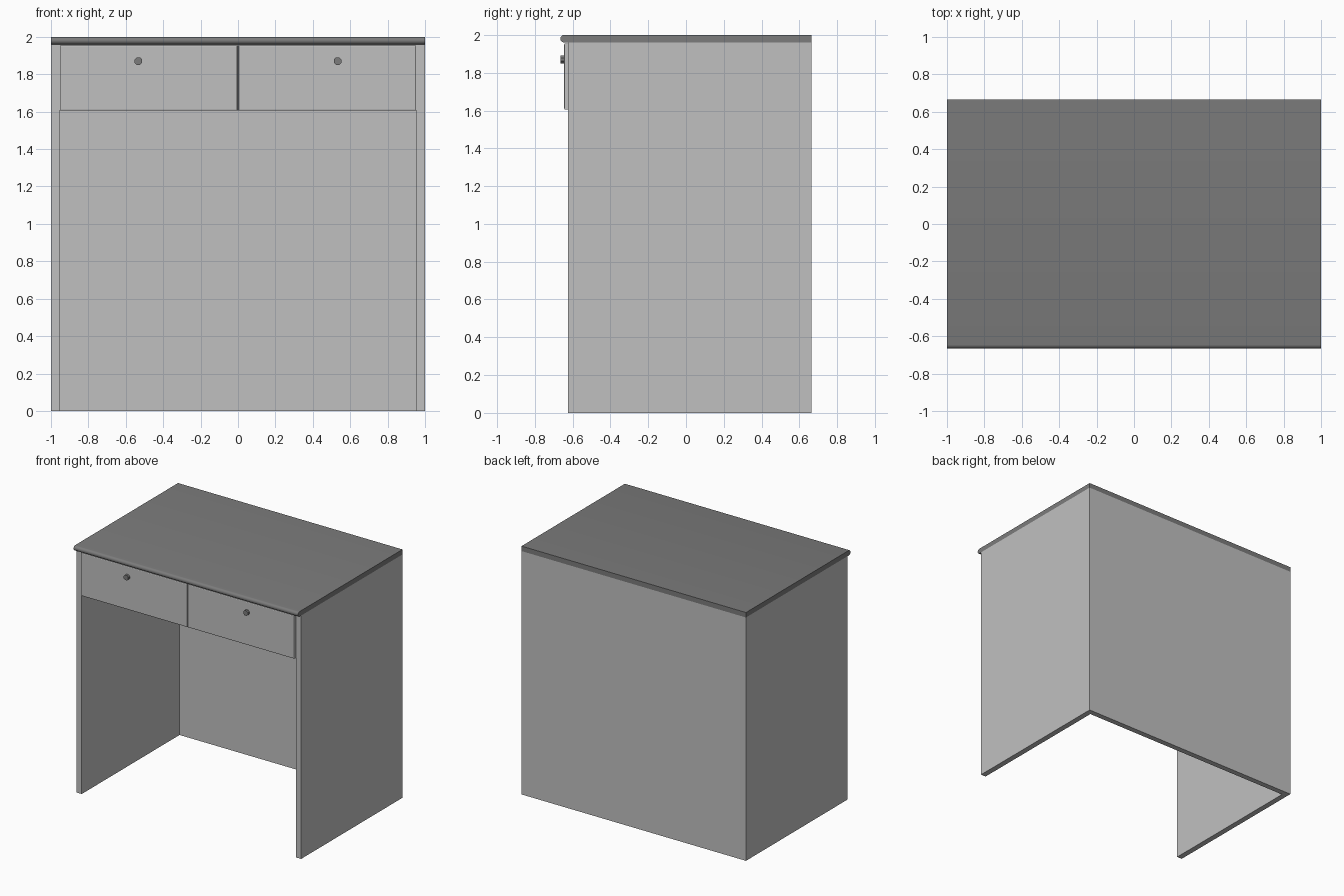
import bpy, bmesh
from math import sin, cos, pi
from mathutils import Matrix

cube = bpy.data.objects.get("Cube")
if cube:
    bpy.data.objects.remove(cube, do_unlink=True)


def material(name, value):
    mat = bpy.data.materials.new(name)
    mat.use_nodes = True
    colour = (value, value, value, 1)
    mat.diffuse_color = colour
    mat.node_tree.nodes["Principled BSDF"].inputs["Base Color"].default_value = colour
    return mat


LIGHT = material("light_grey_panel", 0.53)
DARK = material("dark_grey_trim", 0.2)


def finish(name, bm, mat):
    bmesh.ops.recalc_face_normals(bm, faces=bm.faces)
    mesh = bpy.data.meshes.new(name)
    bm.to_mesh(mesh)
    bm.free()
    mesh.materials.append(mat)
    obj = bpy.data.objects.new(name, mesh)
    bpy.context.collection.objects.link(obj)
    return obj


def box(name, low, high, mat, front_bevel=0):
    bm = bmesh.new()
    bmesh.ops.create_cube(bm, size=1)
    for v in bm.verts:
        v.co = [h if c > 0 else l for c, l, h in zip(v.co, low, high)]
    if front_bevel:
        edges = [e for e in bm.edges if all(v.co.y == min(w.co.y for w in bm.verts) for v in e.verts)]
        bmesh.ops.bevel(bm, geom=edges, offset=front_bevel, segments=2,
                        profile=0.5, affect='EDGES')
    return finish(name, bm, mat)


def extrude_x(name, profile, half, mat):
    bm = bmesh.new()
    face = bm.faces.new([bm.verts.new((-half, y, z)) for y, z in profile])
    new = bmesh.ops.extrude_face_region(bm, geom=[face])["geom"]
    bmesh.ops.translate(bm, vec=(2 * half, 0, 0),
                        verts=[v for v in new if isinstance(v, bmesh.types.BMVert)])
    return finish(name, bm, mat)


def knob(name, x, z, y_front, y_back, radius):
    bm = bmesh.new()
    bmesh.ops.create_cone(bm, cap_ends=True, segments=8, radius1=radius, radius2=radius,
                          depth=y_back - y_front,
                          matrix=Matrix.Translation((x, (y_front + y_back) / 2, z))
                          @ Matrix.Rotation(pi / 2, 4, 'X') @ Matrix.Rotation(pi / 8, 4, 'Z'))
    return finish(name, bm, DARK)


BACK, FRONT, THICK = 0.665, -0.625, 0.045
UNDER_TOP, DRAWER_LOW = 1.96, 1.605
INNER = 1 - THICK

# Carcass: back panel and the closed drawer case
box("back_panel", (-INNER, BACK - THICK, 0), (INNER, BACK, UNDER_TOP), LIGHT)
box("drawer_case", (-INNER, FRONT, DRAWER_LOW), (INNER, BACK - THICK, UNDER_TOP), LIGHT)

# Desktop with a rounded front edge
r = 0.02
nose = [(-BACK + r - r * sin(a), 2 - r + r * cos(a)) for a in [i * pi / 8 for i in range(9)]]
top = extrude_x("desktop", [(BACK, 2)] + nose + [(BACK, UNDER_TOP)], 1, DARK)
bpy.ops.object.select_all(action='DESELECT')
top.select_set(True)
bpy.context.view_layer.objects.active = top
bpy.ops.object.shade_smooth_by_angle()

# Side panels, drawer fronts and knobs on each side
for side, s in (("left", 1), ("right", -1)):
    xs = sorted((s * INNER, s))
    box(side + "_side_panel", (xs[0], FRONT, 0), (xs[1], BACK, UNDER_TOP), LIGHT)
    xs = sorted((s * 0.003, s * (INNER - 0.002)))
    box(side + "_drawer_front", (xs[0], FRONT - 0.02, DRAWER_LOW),
        (xs[1], FRONT, UNDER_TOP - 0.005), LIGHT, 0.007)
    knob(side + "_drawer_knob", s * 0.533, 1.87, -BACK, FRONT - 0.015, 0.022)
